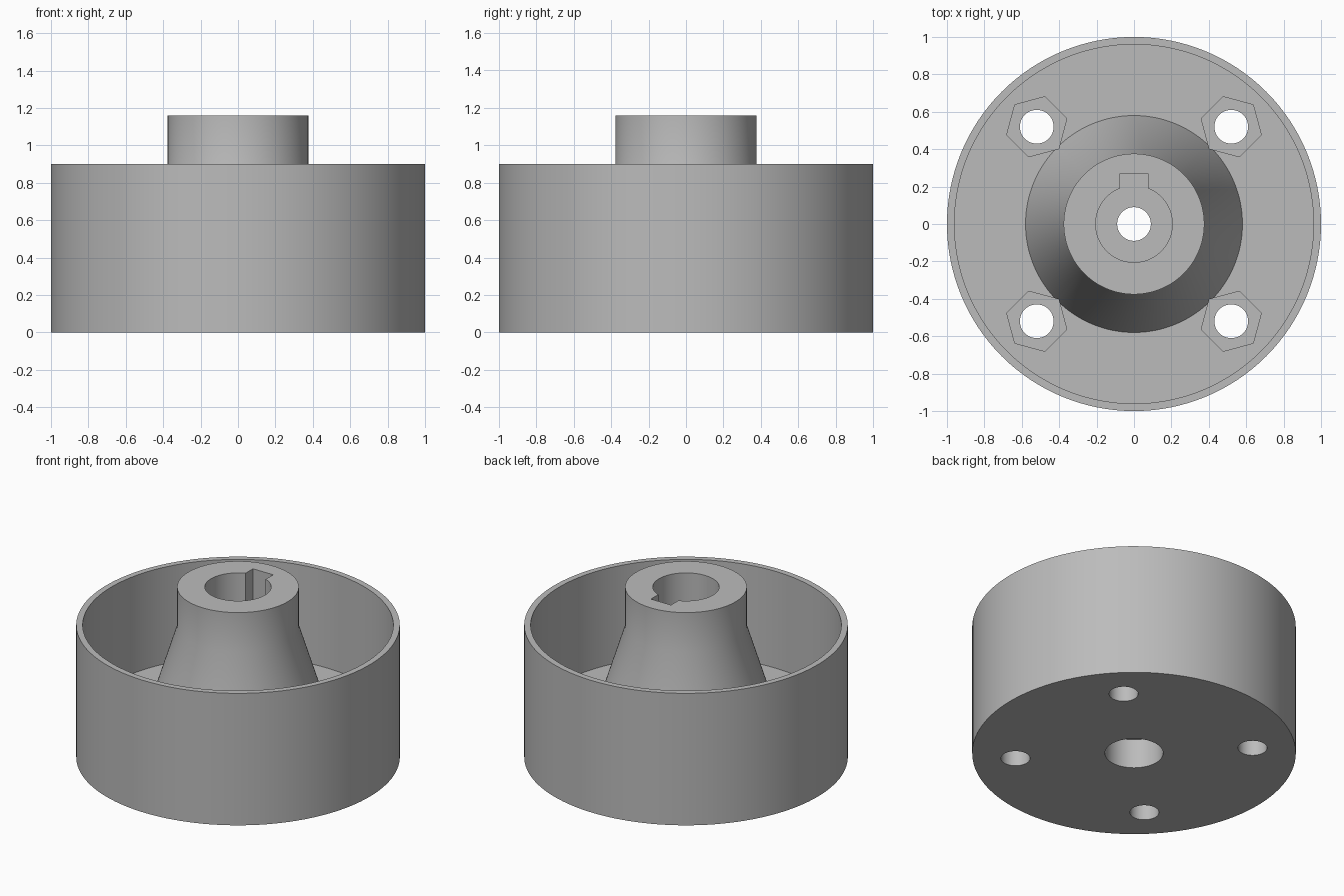
import bpy, bmesh, math
from mathutils import Matrix, Vector

default = bpy.data.objects.get("Cube")
if default:
    bpy.data.objects.remove(default, do_unlink=True)

FLOOR, BORE_FLOOR, BOLT = 0.24, 0.36, 0.52

grey = bpy.data.materials.new("plain grey")
grey.use_nodes = True
colour = (0.5, 0.5, 0.5, 1)
grey.diffuse_color = colour
grey.node_tree.nodes["Principled BSDF"].inputs["Base Color"].default_value = colour


def make_object(name, bm):
    bmesh.ops.recalc_face_normals(bm, faces=bm.faces)
    mesh = bpy.data.meshes.new(name)
    bm.to_mesh(mesh)
    bm.free()
    obj = bpy.data.objects.new(name, mesh)
    bpy.context.collection.objects.link(obj)
    mesh.materials.append(grey)
    return obj


def lathe(name, profile, steps=128):
    """Spin a closed (radius, height) outline about the z axis."""
    bm = bmesh.new()
    rings = [[bm.verts.new((r * math.cos(math.tau * i / steps),
                            r * math.sin(math.tau * i / steps), z))
              for i in range(steps)] for r, z in profile]
    for a, b in zip(rings, rings[1:] + rings[:1]):
        for i in range(steps):
            j = (i + 1) % steps
            bm.faces.new((a[i], a[j], b[j], b[i]))
    return make_object(name, bm)


def prism(bm, sides, radius, low, high, x, y, turn=0):
    place = Matrix.Translation((x, y, (low + high) / 2)) @ Matrix.Rotation(turn, 4, "Z")
    bmesh.ops.create_cone(bm, cap_ends=True, segments=sides, radius1=radius,
                          radius2=radius, depth=high - low, matrix=place)


def cut(target, cutter):
    cutter.hide_render = True
    mod = target.modifiers.new(cutter.name, "BOOLEAN")
    mod.operation, mod.solver, mod.object = "DIFFERENCE", "EXACT", cutter
    bpy.context.view_layer.objects.active = target
    bpy.ops.object.modifier_apply(modifier=mod.name)
    bpy.data.objects.remove(cutter, do_unlink=True)


# Cup with rim, tapered hub, stepped centre bore and underside recess
wheel = lathe("wheel_cup_and_hub", [
    (0.09, 0.2), (0.18, 0.2), (0.18, 0), (1, 0), (1, 0.9), (0.96, 0.9),
    (0.96, FLOOR), (0.58, FLOOR), (0.376, 0.89), (0.376, 1.16),
    (0.205, 1.16), (0.205, BORE_FLOOR), (0.09, BORE_FLOOR)])

# Keyway slot on the back of the bore
bm = bmesh.new()
bmesh.ops.create_cube(bm, size=1, matrix=Matrix.LocRotScale(
    Vector((0, 0.195, BORE_FLOOR + 0.5)), None, Vector((0.152, 0.15, 1))))
cut(wheel, make_object("keyway_cutter", bm))

# Four bolt holes, then hexagonal nut pockets with a flat towards the hub
holes, pockets = bmesh.new(), bmesh.new()
for sx in (-1, 1):
    for sy in (-1, 1):
        x, y = sx * BOLT, sy * BOLT
        prism(holes, 48, 0.09, -0.1, 0.5, x, y)
        prism(pockets, 6, 0.166, 0.12, 0.5, x, y, math.atan2(y, x) + math.pi / 6)
# Blender cones start on the y axis, so keep the flat facing inwards
for f in pockets.faces:
    f.smooth = False
cut(wheel, make_object("bolt_hole_cutter", holes))
cut(wheel, make_object("nut_pocket_cutter", pockets))

# Smooth round walls, crisp edges
bpy.ops.object.select_all(action="DESELECT")
wheel.select_set(True)
bpy.context.view_layer.objects.active = wheel
bpy.ops.object.shade_smooth_by_angle(angle=math.radians(30))
